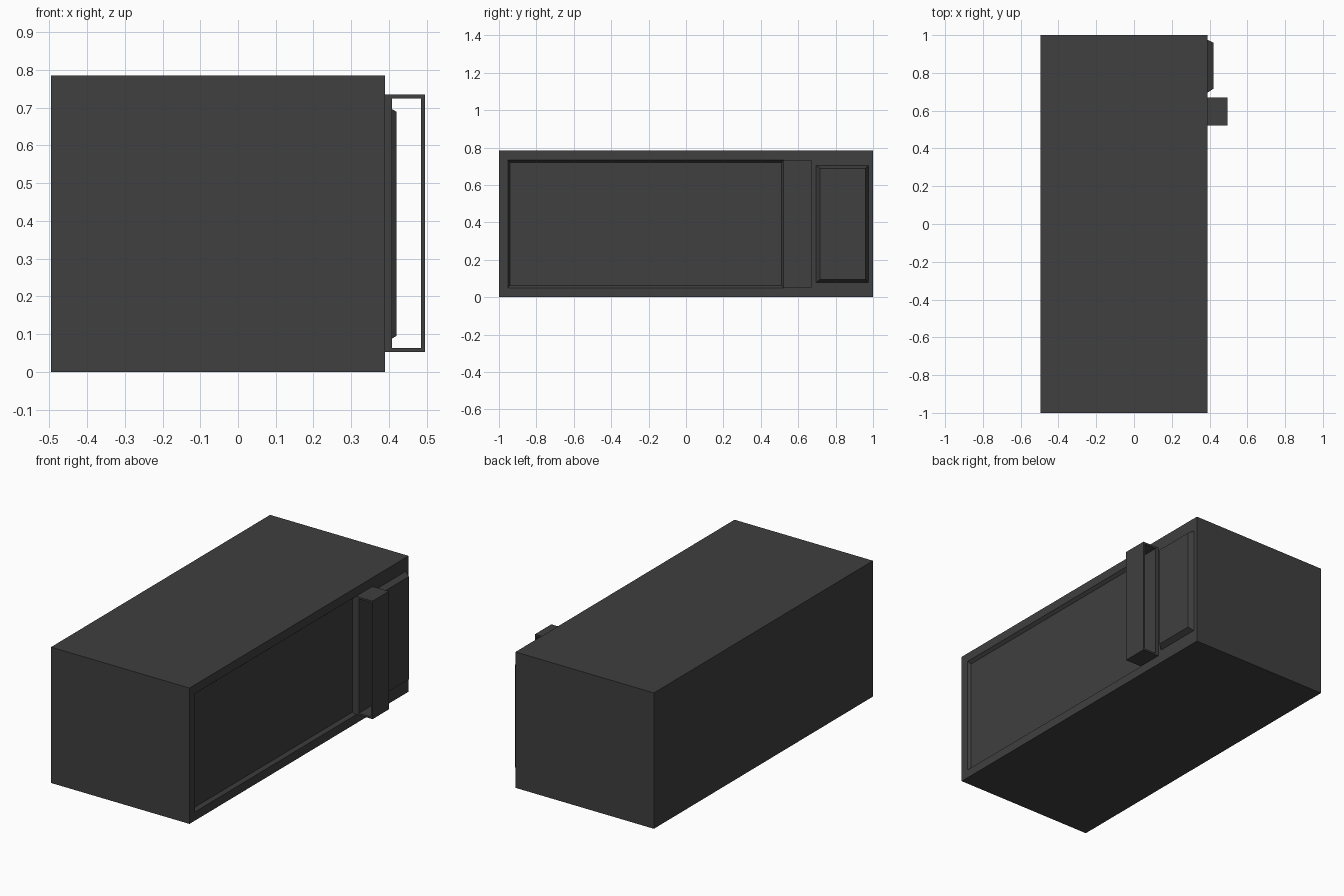
import bpy, bmesh
from mathutils import Vector

if "Cube" in bpy.data.objects:
    bpy.data.objects.remove(bpy.data.objects["Cube"])

dark = bpy.data.materials.new("charcoal grey")
dark.diffuse_color = (0.05, 0.05, 0.05, 1)
dark.use_nodes = True
dark.node_tree.nodes["Principled BSDF"].inputs["Base Color"].default_value = dark.diffuse_color


def box_mesh(lo, hi):
    bm = bmesh.new()
    bmesh.ops.create_cube(bm, size=1)
    for v in bm.verts:
        v.co = Vector([l + (c + 0.5) * (h - l) for c, l, h in zip(v.co, lo, hi)])
    bm.normal_update()
    return bm


def finish(bm, name):
    bm.normal_update()
    me = bpy.data.meshes.new(name)
    bm.to_mesh(me)
    bm.free()
    me.materials.append(dark)
    ob = bpy.data.objects.new(name, me)
    bpy.context.collection.objects.link(ob)
    return ob


def face_towards(bm, direction):
    return max(bm.faces, key=lambda f: f.normal.dot(Vector(direction)))


def place(face, x, y, z):
    """Move the corners of a +x facing rectangle to exact limits."""
    c = face.calc_center_median()
    for v in face.verts:
        v.co = (x, y[v.co.y > c.y], z[v.co.z > c.z])


# cabinet with a shallow recessed door window on its right side
bm = box_mesh((-0.495, -1, 0), (0.39, 1, 0.785))
door = face_towards(bm, (1, 0, 0))
for x, y, z in ((0.39, (-0.952, 0.521), (0.05, 0.734)),
                (0.373, (-0.941, 0.511), (0.064, 0.72))):
    bmesh.ops.inset_individual(bm, faces=[door], thickness=0.01)
    place(door, x, y, z)
finish(bm, "cabinet")

# raised control panel with sloping edges
bm = box_mesh((0.385, 0.692, 0.075), (0.42, 0.977, 0.708))
place(face_towards(bm, (1, 0, 0)), 0.42, (0.716, 0.96), (0.095, 0.689))
finish(bm, "control_panel")

# door handle: a flat rectangular loop, open front to back
bm = box_mesh((0.39, 0.522, 0.052), (0.495, 0.671, 0.734))
ends = [f for f in bm.faces if abs(f.normal.y) > 0.9]
bmesh.ops.inset_individual(bm, faces=ends, thickness=0.015)
for f in ends:
    for v in f.verts:
        if v.co.x < 0.44:
            v.co.x = 0.408
bmesh.ops.bridge_loops(bm, edges=[e for f in ends for e in f.edges])
bmesh.ops.delete(bm, geom=[f for f in ends if f.is_valid], context='FACES_ONLY')
bmesh.ops.recalc_face_normals(bm, faces=bm.faces)
finish(bm, "handle")
